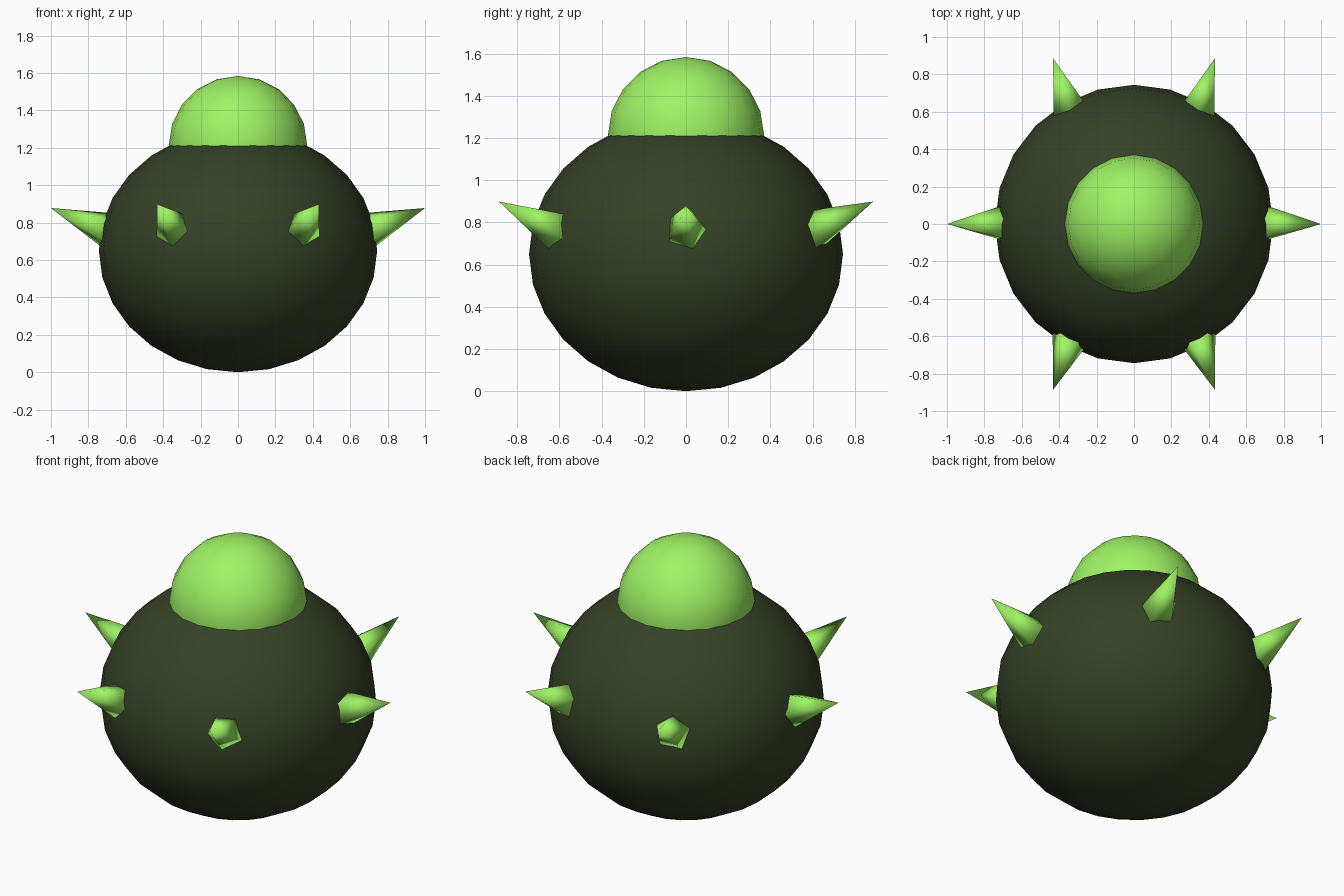
import bpy
from math import sin, cos, pi

if "Cube" in bpy.data.objects:
    bpy.data.objects.remove(bpy.data.objects["Cube"])


def material(name, rgb):
    m = bpy.data.materials.new(name)
    m.diffuse_color = (*rgb, 1)
    m.use_nodes = True
    m.node_tree.nodes["Principled BSDF"].inputs["Base Color"].default_value = m.diffuse_color
    return m


DARK = material("dark_green", (0.035, 0.053, 0.02))
BRIGHT = material("bright_green", (0.35, 0.9, 0.13))


def finish(name, mat):
    ob = bpy.context.object
    ob.name = name
    ob.data.materials.append(mat)
    bpy.ops.object.shade_smooth()
    return ob


# Squashed round body
bpy.ops.mesh.primitive_uv_sphere_add(segments=24, ring_count=14, radius=1, location=(0, 0, 0.65))
finish("body", DARK).scale = (0.744, 0.744, 0.65)

# Domed cap, its lower half sunk into the body
bpy.ops.mesh.primitive_uv_sphere_add(segments=20, ring_count=10, radius=0.37, location=(0, 0, 1.214))
finish("dome", BRIGHT)

# Ring of six five-sided spikes leaning outward and up
TILT, LENGTH, RING, BASE_Z = 1.2, 0.372, 0.653, 0.743
for i in range(6):
    a = i * pi / 3
    bpy.ops.mesh.primitive_cone_add(vertices=5, radius1=0.116, radius2=0, depth=LENGTH)
    spike = finish(f"spike_{i + 1}", BRIGHT)
    for v in spike.data.vertices:
        v.co.z += LENGTH / 2
    spike.location = (RING * cos(a), RING * sin(a), BASE_Z)
    spike.rotation_euler = (-TILT * sin(a), TILT * cos(a), 0)
